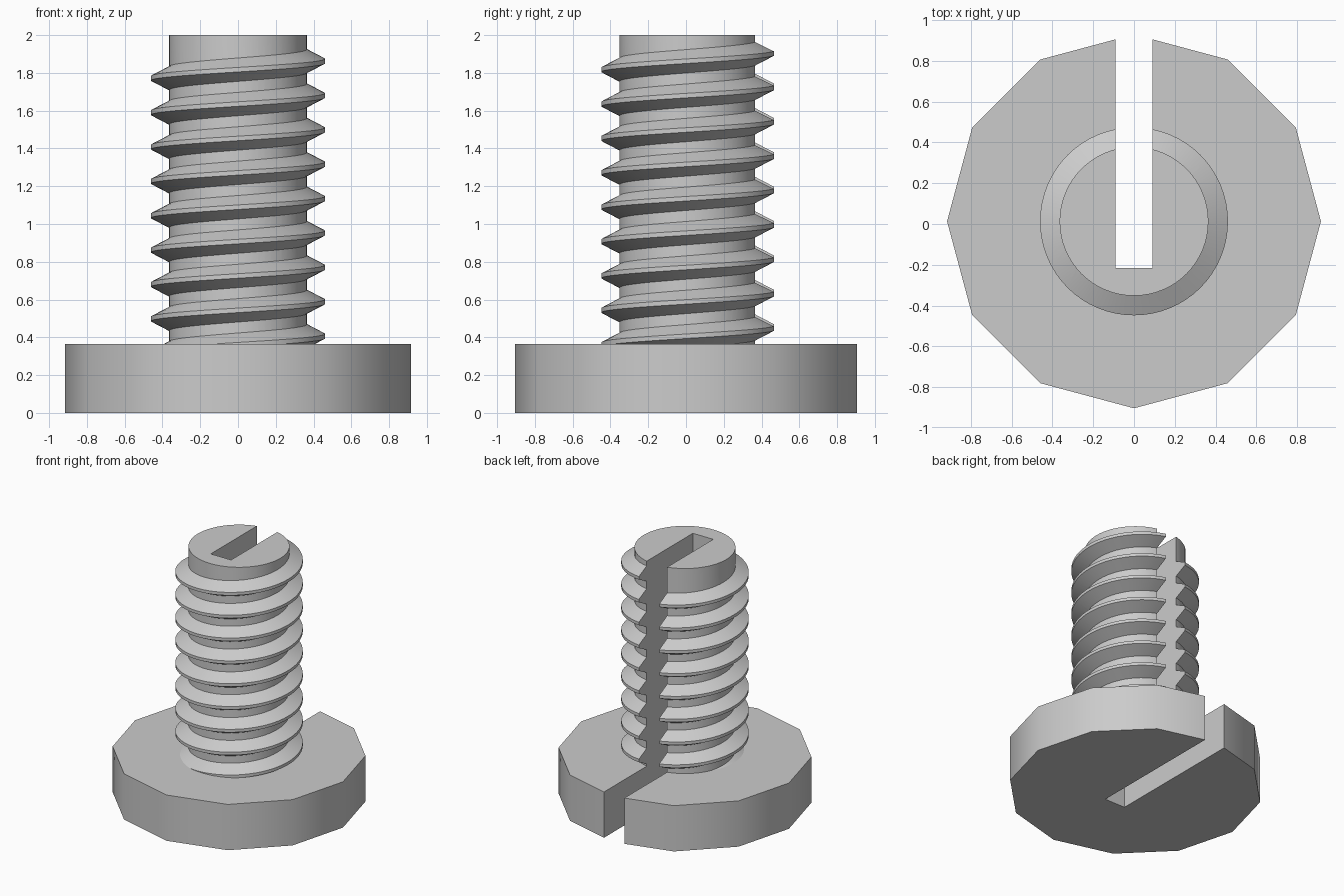
import bpy, bmesh, math
from mathutils import Matrix

if "Cube" in bpy.data.objects:
    bpy.data.objects.remove(bpy.data.objects["Cube"], do_unlink=True)

AXIS_Y = 0.013
PITCH = 0.182
SEGMENTS = 64

steel = bpy.data.materials.new("grey_steel")
steel.use_nodes = True
GREY = (0.6, 0.6, 0.6, 1)
steel.diffuse_color = GREY
steel.node_tree.nodes["Principled BSDF"].inputs["Base Color"].default_value = GREY


def add_object(name, bm):
    bmesh.ops.recalc_face_normals(bm, faces=bm.faces)
    mesh = bpy.data.meshes.new(name)
    bm.to_mesh(mesh)
    bm.free()
    mesh.materials.append(steel)
    obj = bpy.data.objects.new(name, mesh)
    bpy.context.collection.objects.link(obj)
    return obj


def cylinder(name, sides, radius, z0, z1):
    bm = bmesh.new()
    bmesh.ops.create_cone(bm, cap_ends=True, segments=sides, radius1=radius, radius2=radius,
                          depth=z1 - z0, matrix=Matrix.Translation((0, AXIS_Y, (z0 + z1) / 2)))
    return add_object(name, bm)


def helix(name, turns, start_angle, start_z, profile):
    """Sweep a (radius, height) profile up a right-handed helix."""
    bm = bmesh.new()
    rings = []
    for i in range(turns * SEGMENTS + 1):
        t = i / SEGMENTS
        a = start_angle + math.tau * t
        rings.append([bm.verts.new((r * math.cos(a), AXIS_Y + r * math.sin(a),
                                    start_z + PITCH * t + h)) for r, h in profile])
    n = len(profile)
    for low, high in zip(rings, rings[1:]):
        for j in range(n):
            k = (j + 1) % n
            bm.faces.new((low[j], low[k], high[k], high[j]))
    bm.faces.new(rings[0])
    bm.faces.new(rings[-1][::-1])
    return add_object(name, bm)


def boolean(obj, other, operation):
    mod = obj.modifiers.new(operation.lower(), "BOOLEAN")
    mod.operation = operation
    mod.solver = "EXACT"
    mod.object = other
    bpy.ops.object.select_all(action="DESELECT")
    obj.select_set(True)
    bpy.context.view_layer.objects.active = obj
    bpy.ops.object.modifier_apply(modifier=mod.name)


# Twelve-sided head and round shaft
head = cylinder("head", 12, 0.917, 0, 0.365)
shaft = cylinder("threaded_shaft", SEGMENTS, 0.365, 0.2, 2)

# Thread ridge, ending where the slot runs
thread = helix("thread_ridge", 9, math.pi / 2, 0.27,
               [(0.33, -0.08), (0.461, -0.012), (0.461, 0.012), (0.33, 0.08)])
boolean(shaft, thread, "UNION")
bpy.data.objects.remove(thread, do_unlink=True)

# Slot cut through the whole length, open at the back
bm = bmesh.new()
bmesh.ops.create_cube(bm, size=1, matrix=Matrix.Translation((0, 0.3925, 1))
                      @ Matrix.Diagonal((0.18, 1.215, 3, 1)))
slot = add_object("slot_cutter", bm)
slot.hide_render = True
slot.hide_viewport = False

for part in (head, shaft):
    boolean(part, slot, "DIFFERENCE")
    bpy.ops.object.shade_smooth_by_angle(angle=math.radians(31 if part is head else 25))
bpy.data.objects.remove(slot, do_unlink=True)
